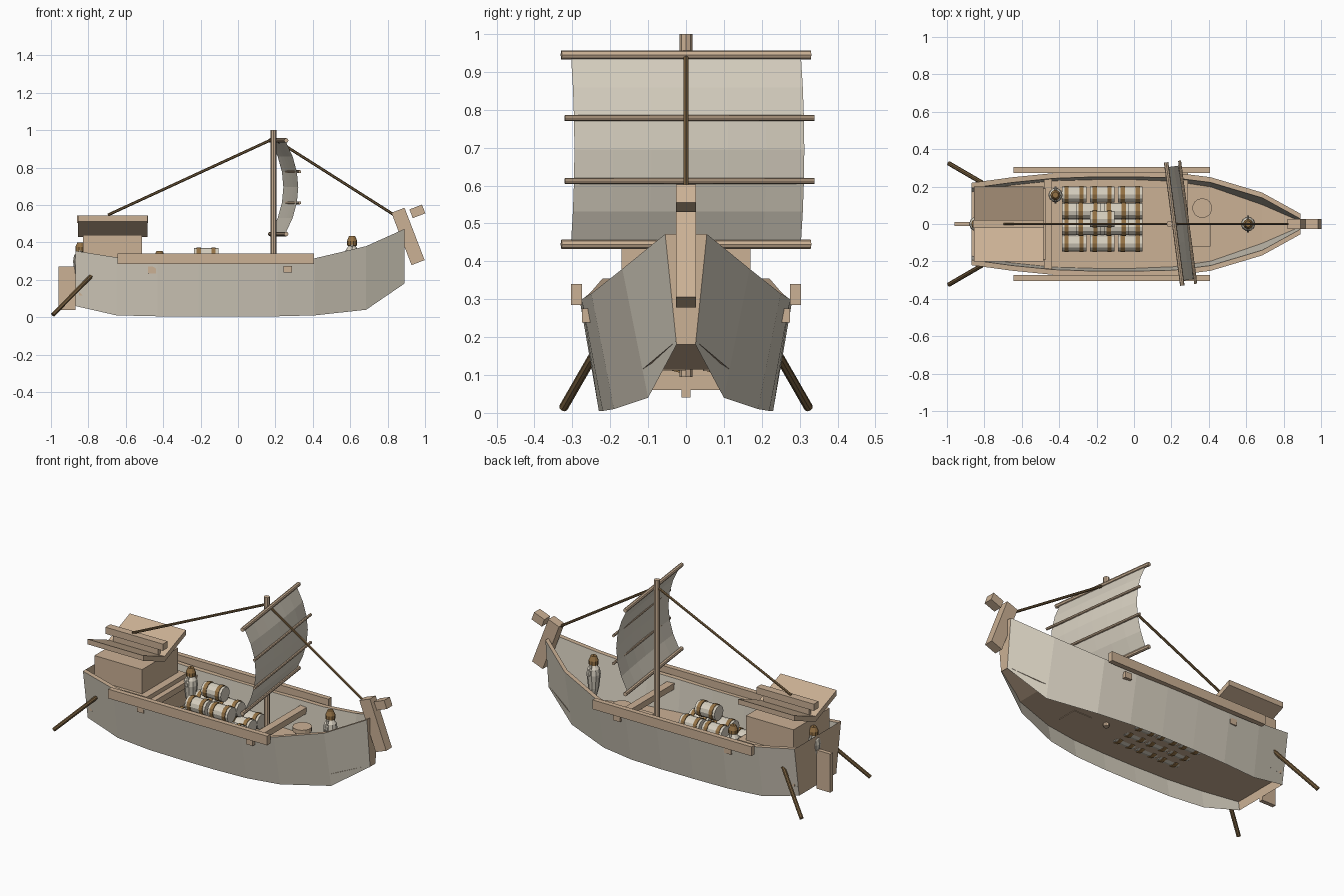
import bpy, bmesh, math
from mathutils import Vector, Matrix

cube = bpy.data.objects.get("Cube")
if cube:
    bpy.data.objects.remove(cube, do_unlink=True)


def material(name, r, g, b):
    m = bpy.data.materials.new(name)
    m.use_nodes = True
    m.diffuse_color = (r, g, b, 1)
    bsdf = next(n for n in m.node_tree.nodes if n.type == 'BSDF_PRINCIPLED')
    bsdf.inputs["Base Color"].default_value = (r, g, b, 1)
    return m


CREAM = material("cream", 0.67, 0.62, 0.52)
TAN = material("tan wood", 0.60, 0.44, 0.30)
ROPE = material("dark brown", 0.17, 0.105, 0.045)
BAND = material("band brown", 0.30, 0.17, 0.06)


def finish(name, bm, *mats):
    mesh = bpy.data.meshes.new(name)
    bmesh.ops.recalc_face_normals(bm, faces=bm.faces)
    bm.to_mesh(mesh)
    bm.free()
    for m in mats:
        mesh.materials.append(m)
    ob = bpy.data.objects.new(name, mesh)
    bpy.context.collection.objects.link(ob)
    return ob


def box(name, center, size, mat=TAN, rot=None):
    bm = bmesh.new()
    m = Matrix.Translation(center) @ (rot or Matrix()) @ Matrix.Diagonal((*size, 1))
    bmesh.ops.create_cube(bm, size=1, matrix=m)
    return finish(name, bm, mat)


def add_rod(bm, a, b, radius, sides=8, mat_index=0):
    a, b = Vector(a), Vector(b)
    turn = (b - a).to_track_quat('Z', 'Y').to_matrix().to_4x4()
    old = set(bm.faces)
    bmesh.ops.create_cone(bm, cap_ends=True, segments=sides, radius1=radius, radius2=radius,
                          depth=(b - a).length, matrix=Matrix.Translation((a + b) / 2) @ turn)
    for f in set(bm.faces) - old:
        f.material_index = mat_index


def rod(name, a, b, radius, mat, sides=8):
    bm = bmesh.new()
    add_rod(bm, a, b, radius, sides)
    return finish(name, bm, mat)


def add_sheet(bm, rows, mat_index=0):
    grid = [[bm.verts.new(p) for p in row] for row in rows]
    for r, s in zip(grid, grid[1:]):
        for i in range(len(r) - 1):
            f = bm.faces.new((r[i], r[i + 1], s[i + 1], s[i]))
            f.material_index = mat_index


# Hull stations: x, top half width, top z, bottom half width, bottom z, deck z
STATIONS = [(-.87, .22, .355, .175, .06, .115), (-.65, .25, .32, .205, .01, .115),
            (-.43, .272, .30, .225, .005, .115), (-.21, .28, .295, .23, .005, .115),
            (0, .28, .295, .23, .005, .115), (.21, .275, .30, .22, .005, .115),
            (.41, .25, .315, .19, .01, .115), (.685, .168, .38, .1, .04, .115),
            (.89, .055, .472, .025, .18, .19)]


def deck_half(s):
    return s[3] + (s[1] - s[3]) * (s[5] - s[4]) / (s[2] - s[4])


# Hull skin, rim and inner wall, open underneath
bm = bmesh.new()
for side in (-1, 1):
    outer, rim, inner = [], [], []
    for s in STATIONS:
        x, yt, zt, yb, zb, zd = s
        lip = (x, side * (yt - .028), zt)
        outer.append([(x, side * yb, zb), (x, side * yt, zt)])
        rim.append([(x, side * yt, zt), lip])
        inner.append([lip, (x, side * (deck_half(s) - .012), zd)])
    add_sheet(bm, outer)
    add_sheet(bm, rim, 1)
    add_sheet(bm, inner)
finish("hull", bm, CREAM, TAN)

# Deck, stem and transom
bm = bmesh.new()
add_sheet(bm, [[(s[0], -deck_half(s), s[5]), (s[0], deck_half(s), s[5])] for s in STATIONS])
finish("deck", bm, TAN)
for name, s in (("transom", STATIONS[0]), ("stem", STATIONS[-1])):
    bm = bmesh.new()
    add_sheet(bm, [[(s[0], -s[3], s[4]), (s[0], s[3], s[4])],
                   [(s[0], -s[1], s[2]), (s[0], s[1], s[2])]])
    finish(name, bm, TAN)

# Outer rails and through beams
for side, label in ((1, "left"), (-1, "right")):
    box(label + "_rail", (-.12, side * .289, .3125), (1.05, .03, .055))
box("fore_crossbeam", (.267, 0, .257), (.045, .55, .036))
box("aft_crossbeam", (-.46, 0, .252), (.045, .53, .036))

# Prow post and its block
lean = Matrix.Rotation(math.radians(-21), 4, 'Y')
box("prow_post", (.909, 0, .432), (.075, .054, .3), rot=lean)
box("prow_block", (.959, 0, .566), (.072, .054, .05), rot=lean)

# Rudder and steering oars
box("rudder", (-.915, 0, .155), (.092, .024, .23))
for side, label in ((1, "left"), (-1, "right")):
    rod(label + "_steering_oar", (-.785, side * .205, .22), (-.99, side * .324, .013), .012, ROPE)

# Stern cabin with a valley roof
box("cabin_base", (-.66, 0, .205), (.38, .38, .18))
box("cabin", (-.672, 0, .36), (.315, .34, .16))
bm = bmesh.new()
for side in (-1, 1):
    ends = []
    for x in (-.855, -.485):
        ends.append([(x, 0, .43), (x, side * .2, .512), (x, side * .2, .543),
                     (x, 0, .462), (x, 0, .43)])
    add_sheet(bm, ends)
    for e in ends:
        bm.faces.new([bm.verts.new(p) for p in e[:4]])
bmesh.ops.remove_doubles(bm, verts=bm.verts, dist=.0005)
finish("cabin_roof", bm, TAN)
box("roof_beam", (-.67, 0, .525), (.38, .045, .04))
box("roof_beam_post", (-.67, 0, .48), (.3, .02, .06))

# Mast and stays
rod("mast", (.19, 0, .095), (.19, 0, 1), .0165, TAN)
rod("fore_stay", (.2, 0, .95), (.83, 0, .55), .0075, ROPE, 6)
rod("aft_stay", (.18, 0, .95), (-.695, 0, .547), .0075, ROPE, 6)

# Sail and its yards, swung slightly about the mast
swing = Matrix.Translation((.215, 0, 0)) @ Matrix.Rotation(math.radians(7.5), 4, 'Z')


def belly(t):
    return .068 * (1 - t * t)


N = 6
rows = []
for j in range(N + 1):
    t = 2 * j / N - 1
    row = []
    for i in range(N + 1):
        u = 2 * i / N - 1
        row.append(swing @ Vector((belly(t) + .012 * (1 - u * u) * (1 - t * t),
                                   .306 * u, .695 + .245 * t)))
    rows.append(row)
bm = bmesh.new()
add_sheet(bm, rows)
finish("sail", bm, CREAM)
for k, (z, r) in enumerate(((.445, .012), (.612, .008), (.778, .008), (.945, .012))):
    x = belly((z - .695) / .25) + (.012 if 0 < k < 3 else 0)
    rod("yard_%d" % (k + 1), swing @ Vector((x, -.332, z)), swing @ Vector((x, .332, z)), r, TAN)


# Stacked cargo barrels
def barrel(name, x, y, z):
    bm = bmesh.new()
    add_rod(bm, (x - .066, y, z), (x + .066, y, z), .043, 12)
    for dx in (-.04, .04):
        add_rod(bm, (x + dx - .011, y, z), (x + dx + .011, y, z), .047, 12, 1)
    finish(name, bm, CREAM, BAND)


layers = [((-.32, -.17, -.02), (.157, .07, -.017, -.103)),
          ((-.245, -.095), (.07, -.017)),
          ((-.17,), (.027,))]
count = 0
for level, (xs, ys) in enumerate(layers):
    for x in xs:
        for y in ys:
            count += 1
            barrel("barrel_%d" % count, x, y, .153 + .087 * level)


# Tall two-handled jars
def jar(name, x, y, z, height):
    bm = bmesh.new()
    profile = [(.01, 0), (.03, .3), (.039, .6), (.034, .72), (.019, .8),
               (.027, .81), (.027, .9), (.016, 1), (.001, 1)]
    rings = []
    for r, h in profile:
        rings.append([(x + r * math.cos(a * math.tau / 10), y + r * math.sin(a * math.tau / 10),
                       z + h * height) for a in range(11)])
    add_sheet(bm, rings[:5], 0)
    add_sheet(bm, rings[4:], 1)
    bmesh.ops.remove_doubles(bm, verts=bm.verts, dist=.0001)
    for d in (-1, 1):
        add_rod(bm, (x, y + d * .04, z + .6 * height), (x, y + d * .024, z + .82 * height), .007, 6)
    finish(name, bm, CREAM, BAND)


jar("bow_jar", .61, 0, .165, .27)
jar("cargo_jar", -.42, .155, .105, .25)
jar("stern_jar", -.843, 0, .15, .25)

# Foredeck pot and hatch
rod("pot", (.365, .085, .11), (.365, .085, .215), .04, TAN, 14)
rod("pot_lid", (.365, .085, .215), (.365, .085, .24), .053, TAN, 14)
box("hatch", (.35, -.06, .12), (.12, .12, .016))
